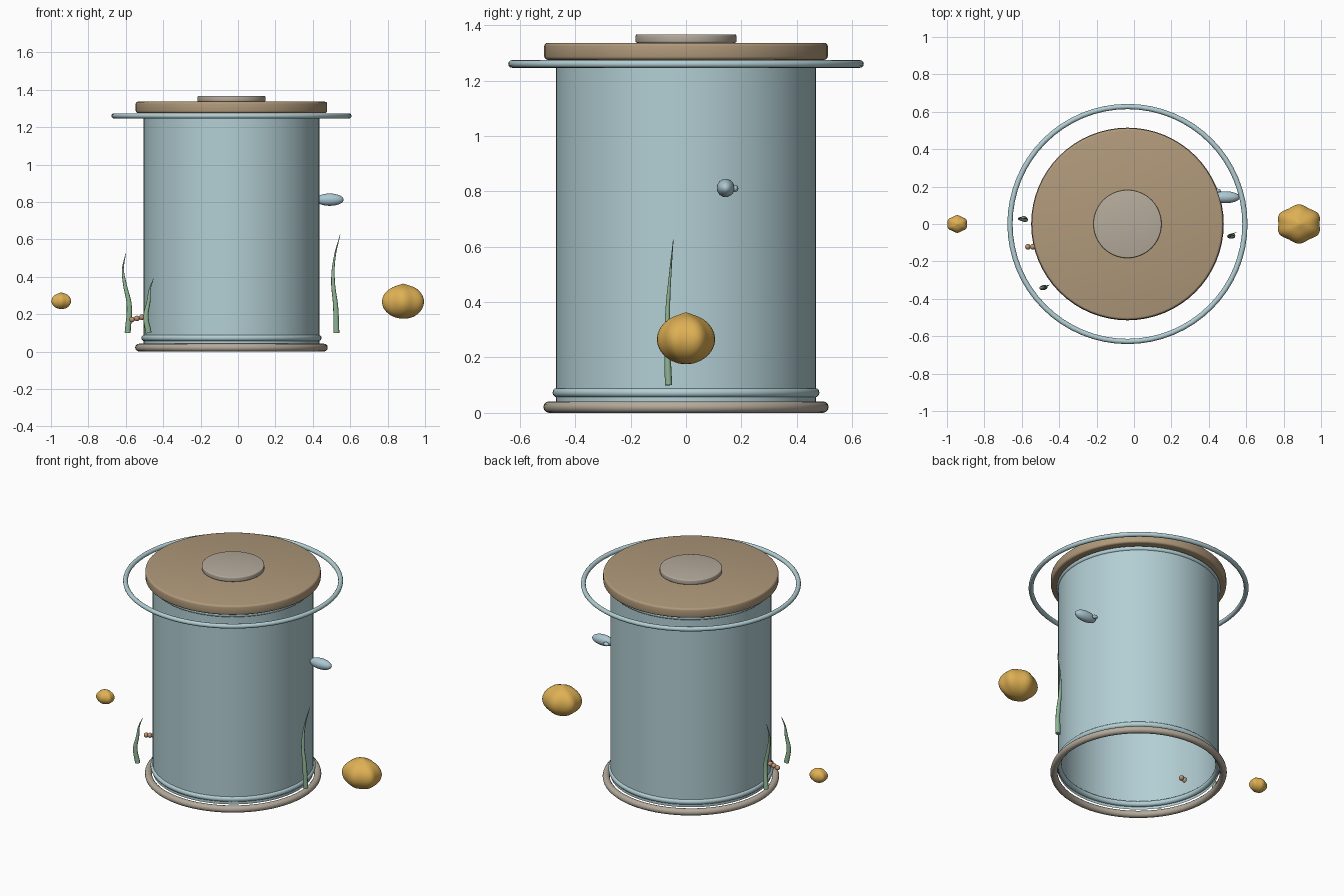
import bpy, math
from mathutils import Vector

cube = bpy.data.objects.get("Cube")
if cube:
    bpy.data.objects.remove(cube, do_unlink=True)

CX = -0.035  # axis of the jar


def material(name, srgb):
    rgba = [((c + 0.055) / 1.055) ** 2.4 for c in srgb] + [1.0]
    m = bpy.data.materials.new(name)
    m.use_nodes = True
    m.diffuse_color = rgba
    m.node_tree.nodes["Principled BSDF"].inputs["Base Color"].default_value = rgba
    return m


glass = material("pale blue glass", (0.70, 0.81, 0.83))
cork = material("tan lid", (0.69, 0.60, 0.48))
stone = material("warm grey", (0.71, 0.67, 0.61))
gold = material("golden yellow", (0.87, 0.69, 0.33))
green = material("soft green", (0.56, 0.71, 0.58))
silver = material("silver blue", (0.67, 0.78, 0.82))
brown = material("light brown", (0.74, 0.58, 0.45))


def finish(name, mat, angle=40):
    o = bpy.context.object
    o.name = name
    o.data.materials.clear()
    o.data.materials.append(mat)
    bpy.ops.object.shade_smooth_by_angle(angle=math.radians(angle))
    return o


def ring(name, radius, tube, z, mat):
    bpy.ops.mesh.primitive_torus_add(major_radius=radius, minor_radius=tube, major_segments=64,
                                     minor_segments=12, location=(CX, 0, z))
    return finish(name, mat, 60)


def disc(name, radius, low, high, bevel, mat):
    bpy.ops.mesh.primitive_cylinder_add(vertices=64, radius=radius, depth=high - low,
                                        location=(CX, 0, (low + high) / 2))
    o = bpy.context.object
    b = o.modifiers.new("soft edge", "BEVEL")
    b.width, b.segments = bevel, 3
    b.limit_method, b.angle_limit = "ANGLE", math.radians(50)
    bpy.ops.object.modifier_apply(modifier=b.name)
    return finish(name, mat)


def ball(name, loc, size, mat, segments=24):
    bpy.ops.mesh.primitive_uv_sphere_add(segments=segments, ring_count=segments // 2, location=loc)
    for v in bpy.context.object.data.vertices:
        v.co = v.co * Vector(size)
    return finish(name, mat, 60)


# Jar wall, open at both ends
bpy.ops.mesh.primitive_cylinder_add(vertices=64, radius=0.47, depth=1.22, end_fill_type="NOTHING",
                                    location=(CX, 0, 0.65))
finish("jar_wall", glass)

# Rings and lid
ring("base_ring", 0.494, 0.021, 0.021, stone)
ring("lower_rim", 0.465, 0.017, 0.073, glass)
ring("upper_rim", 0.465, 0.014, 1.258, glass)
ring("handle_ring", 0.628, 0.014, 1.26, glass)
disc("lid", 0.512, 1.275, 1.336, 0.012, cork)
disc("lid_knob", 0.182, 1.336, 1.367, 0.006, stone)


# Floating lobed shells, pinched to a tip at the top
def lobed_shell(name, loc, size):
    o = ball(name, loc, (1, 1, 1), gold, 48)
    for v in o.data.vertices:
        x, y, z = v.co
        flat = math.hypot(x, y)
        lobe = 1 - 0.05 * flat * math.cos(6 * math.atan2(y, x))
        tip = 0.07 * max(0, 1 - flat / 0.3) * (1 if z > 0 else 0)
        z = z * (0.95 + 0.03 * math.cos(3 * math.atan2(y, x)) * flat) + tip
        v.co = Vector((x * lobe * size[0], y * lobe * size[1], z * size[2]))


lobed_shell("large_shell", (0.882, 0, 0.266), (0.116, 0.1, 0.095))
lobed_shell("small_shell", (-0.945, 0, 0.27), (0.054, 0.045, 0.045))


# Seaweed blades: tapered curves following a few (x offset, y offset, z) points
def blade(name, x, y, path):
    c = bpy.data.curves.new(name, "CURVE")
    c.dimensions, c.bevel_depth, c.bevel_resolution = "3D", 0.016, 3
    c.use_fill_caps = True
    s = c.splines.new("BEZIER")
    s.bezier_points.add(len(path) - 1)
    for i, (p, co) in enumerate(zip(s.bezier_points, path)):
        p.co = co
        p.handle_left_type = p.handle_right_type = "AUTO"
        p.radius = max(0.08, 1 - (i / (len(path) - 1)) ** 1.4)
    o = bpy.data.objects.new(name, c)
    bpy.context.collection.objects.link(o)
    o.location = (x, y, 0)
    o.scale.y = 0.85
    bpy.ops.object.select_all(action="DESELECT")
    o.select_set(True)
    bpy.context.view_layer.objects.active = o
    bpy.ops.object.convert(target="MESH")
    finish(name, green, 60)


blade("seaweed_right", -0.59, 0.03,
      [(0, 0, 0.1), (0.008, -0.01, 0.25), (-0.015, -0.005, 0.36), (-0.025, 0, 0.44), (-0.01, 0.01, 0.525)])
blade("seaweed_front", -0.478, -0.338,
      [(0, 0, 0.1), (-0.014, -0.005, 0.19), (0, 0, 0.27), (0.006, 0.005, 0.33), (0.026, 0.015, 0.39)])
blade("seaweed_left", 0.526, -0.063,
      [(0, 0, 0.1), (-0.004, -0.005, 0.24), (-0.018, -0.003, 0.38), (-0.01, 0.007, 0.5), (0.02, 0.02, 0.625)])

# Small swimmer by the wall
ball("swimmer_body", (0.49, 0.143, 0.812), (0.075, 0.032, 0.033), silver)
ball("swimmer_fin", (0.445, 0.177, 0.81), (0.02, 0.012, 0.012), silver, 12)

# Row of beads passing through the wall
for i in range(5):
    ball("bead_%d" % (i + 1), (-0.567 + 0.026 * i, -0.122, 0.171 + 0.006 * i), (0.015,) * 3, brown, 16)
